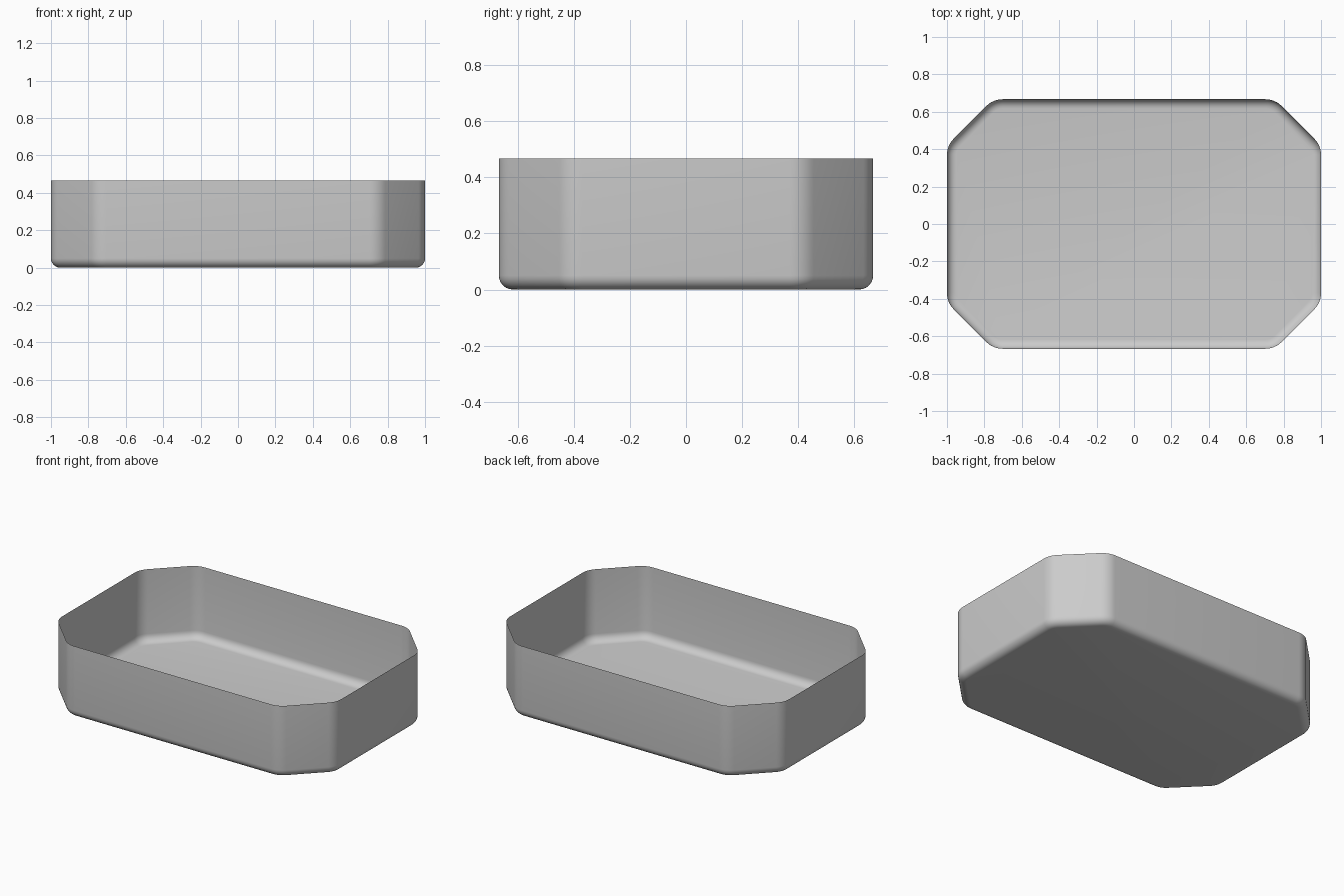
import bpy, bmesh
from math import sin, cos, pi, radians, tan

if "Cube" in bpy.data.objects:
    bpy.data.objects.remove(bpy.data.objects["Cube"])

HX, HY, H = 1.0, 0.667, 0.467   # half length, half width, height
CUT = 0.247                     # size of the 45 degree corner cuts
R = 0.12                        # rounding of the vertical edges
FILLET = 0.05                   # rounding between wall and floor
STEPS = 6

T = R * tan(pi / 8)
# arc centres and start angles of the two rounded edges in one quadrant
ARCS = [(HX - R, HY - CUT - T, 0.0), (HX - CUT - T, HY - R, pi / 4)]


def outline(inset):
    """Counter-clockwise rounded octagon, moved inwards by inset."""
    r = R - inset
    quad = [(cx + r * cos(a0 + pi / 4 * i / STEPS), cy + r * sin(a0 + pi / 4 * i / STEPS))
            for cx, cy, a0 in ARCS for i in range(STEPS + 1)]
    left = [(-x, y) for x, y in reversed(quad)]
    upper = quad + left
    return upper + [(-x, -y) for x, y in upper]


# wall profile as (inset, height): rim, then fillet down to the floor
profile = [(0.0, H)]
for i in range(STEPS + 1):
    a = pi / 2 * i / STEPS
    profile.append((FILLET * (1 - cos(a)), FILLET * (1 - sin(a))))

# open thin-walled tray
bm = bmesh.new()
rings = [[bm.verts.new((x, y, z)) for x, y in outline(d)] for d, z in profile]
for top, low in zip(rings, rings[1:]):
    n = len(top)
    for i in range(n):
        j = (i + 1) % n
        bm.faces.new((low[i], low[j], top[j], top[i]))
bm.faces.new(list(reversed(rings[-1])))

mesh = bpy.data.meshes.new("tray")
bm.to_mesh(mesh)
bm.free()
tray = bpy.data.objects.new("tray", mesh)
bpy.context.collection.objects.link(tray)
bpy.context.view_layer.objects.active = tray
tray.select_set(True)
bpy.ops.object.shade_smooth_by_angle(angle=radians(30))
